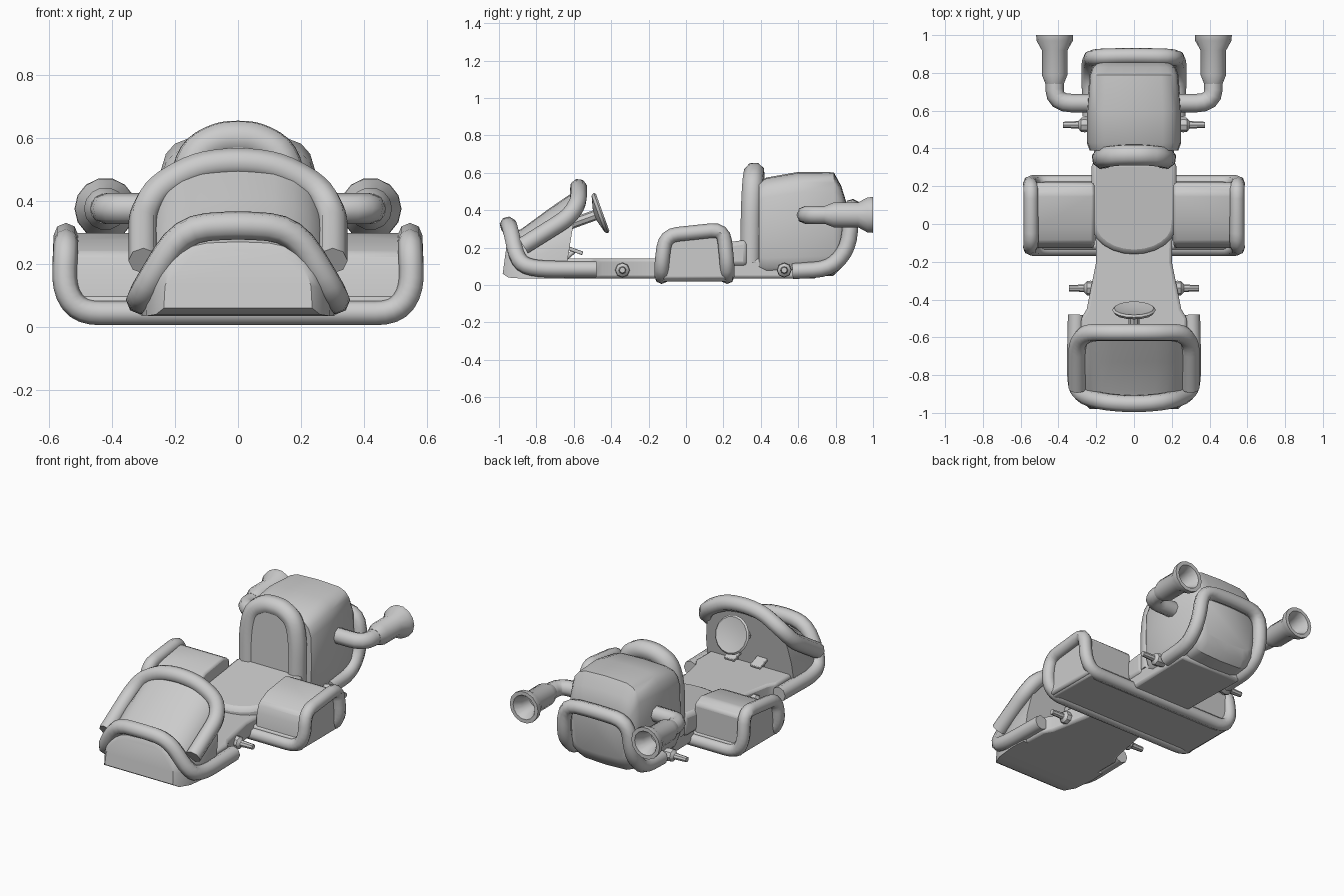
import bpy, bmesh, math
from mathutils import Vector

if "Cube" in bpy.data.objects:
    bpy.data.objects.remove(bpy.data.objects["Cube"], do_unlink=True)


def finish(ob, angle=35):
    bpy.ops.object.select_all(action='DESELECT')
    ob.select_set(True)
    bpy.context.view_layer.objects.active = ob
    bpy.ops.object.shade_smooth_by_angle(angle=math.radians(angle))
    return ob


def from_bmesh(name, bm, bevel=0, segments=2):
    bmesh.ops.recalc_face_normals(bm, faces=bm.faces)
    mesh = bpy.data.meshes.new(name)
    bm.to_mesh(mesh)
    bm.free()
    ob = bpy.data.objects.new(name, mesh)
    bpy.context.collection.objects.link(ob)
    if bevel:
        mod = ob.modifiers.new("bevel", 'BEVEL')
        mod.width, mod.segments, mod.limit_method = bevel, segments, 'ANGLE'
    return finish(ob)


def loft(name, rings, bevel=0):
    """Skin closed rings of equal length and cap both ends."""
    bm = bmesh.new()
    loops = [[bm.verts.new(p) for p in ring] for ring in rings]
    n = len(loops[0])
    for a, b in zip(loops, loops[1:]):
        for i in range(n):
            j = (i + 1) % n
            bm.faces.new((a[i], a[j], b[j], b[i]))
    bm.faces.new(loops[0])
    bm.faces.new(loops[-1])
    return from_bmesh(name, bm, bevel)


def fillet(points, d, closed, steps=4):
    """Round the inner corners of a path."""
    pts = [Vector(p) for p in points]
    out = []
    for i, p in enumerate(pts):
        if not closed and i in (0, len(pts) - 1):
            out.append(p)
            continue
        before, after = pts[i - 1] - p, pts[(i + 1) % len(pts)] - p
        a = p + before.normalized() * min(d, before.length * 0.45)
        b = p + after.normalized() * min(d, after.length * 0.45)
        for k in range(steps + 1):
            t = k / steps
            out.append(a * (1 - t) ** 2 + p * 2 * t * (1 - t) + b * t * t)
    return out


def tube(name, points, radius, corner=0.08, closed=False):
    curve = bpy.data.curves.new(name, 'CURVE')
    curve.dimensions = '3D'
    curve.bevel_depth, curve.bevel_resolution = radius, 2
    curve.use_fill_caps = True
    path = fillet(points, corner, closed)
    spline = curve.splines.new('POLY')
    spline.points.add(len(path) - 1)
    for sp, p in zip(spline.points, path):
        sp.co = (*p, 1)
    spline.use_cyclic_u = closed
    ob = bpy.data.objects.new(name, curve)
    bpy.context.collection.objects.link(ob)
    bpy.ops.object.select_all(action='DESELECT')
    ob.select_set(True)
    bpy.context.view_layer.objects.active = ob
    bpy.ops.object.convert(target='MESH')
    return finish(bpy.context.object, 46)


def mirrored(half):
    """Extend a half path ending at the centre line to the other side."""
    return half + [(-x, y, z) for x, y, z in reversed(half) if x]


def lathe(name, profile, origin, axis, sides=12):
    """Spin (radius, distance) pairs around an axis."""
    turn = Vector(axis).to_track_quat('Z', 'Y')
    rings = []
    for r, d in profile:
        angles = [math.tau * i / sides for i in range(sides)]
        rings.append([Vector(origin) + turn @ Vector((r * math.cos(a), r * math.sin(a), d))
                      for a in angles])
    return loft(name, rings)


def box(name, centre, size, bevel, tilt=0):
    x, y, z = (s / 2 for s in size)
    square = [(-x, -y), (x, -y), (x, y), (-x, y)]
    ob = loft(name, [[(a, b, c) for a, b in square] for c in (-z, z)], bevel)
    ob.location, ob.rotation_euler.x = centre, tilt
    return ob


def signed_pow(v, p):
    return math.copysign(abs(v) ** p, v)


def rounded_ring(y, half_width, low, high, p=0.42, n=20):
    mid, half = (low + high) / 2, (high - low) / 2
    return [(half_width * signed_pow(math.cos(math.tau * i / n), p), y,
             mid + half * signed_pow(math.sin(math.tau * i / n), p)) for i in range(n)]


def arch_ring(y_low, y_high, half_width, low, high, p=0.65, n=14):
    ring = []
    for i in range(n + 1):
        a = math.pi * i / n
        v = abs(math.sin(a)) ** p if 0 < i < n else 0
        ring.append((half_width * signed_pow(math.cos(a), p),
                     y_low + (y_high - y_low) * v, low + (high - low) * v))
    return ring


# Floor pan
right_edge = [(0.28, -0.72), (0.28, -0.5), (0.25, -0.45), (0.2, -0.2), (0.21, 0.25), (0.22, 0.7)]
outline = right_edge + [(-x, y) for x, y in reversed(right_edge)]
loft("floor_pan", [[(x, y, z) for x, y in outline] for z in (0.035, 0.142)], 0.015)

# Nose fairing and its tubes
loft("nose_fairing", [
    arch_ring(-0.65, -0.57, 0.3, 0.035, 0.52),
    arch_ring(-0.75, -0.73, 0.305, 0.035, 0.41),
    arch_ring(-0.88, -0.88, 0.29, 0.035, 0.3),
    arch_ring(-0.95, -0.945, 0.26, 0.04, 0.27),
    arch_ring(-0.98, -0.955, 0.235, 0.06, 0.245)])
tube("fairing_rim", mirrored([(0.3, -0.87, 0.21), (0.3, -0.63, 0.36), (0.255, -0.575, 0.44),
                              (0.13, -0.575, 0.51), (0, -0.575, 0.525)]), 0.047, 0.06)
tube("front_bumper", mirrored([(0.305, -0.48, 0.085), (0.312, -0.8, 0.085), (0.295, -0.9, 0.12),
                               (0.18, -0.94, 0.31), (0, -0.955, 0.325)]), 0.045, 0.1)

# Steering wheel, column and pedals
axis = Vector((0, 0.94, 0.34))
wheel = Vector((0, -0.455, 0.385))
lathe("steering_wheel", [(0.03, -0.035), (0.105, -0.015), (0.115, 0), (0.105, 0.01), (0.05, 0)],
      wheel, axis, 16)
lathe("steering_column", [(0.028, -0.2), (0.028, -0.03)], wheel, axis, 8)
for name, side in (("left", 1), ("right", -1)):
    box(name + "_pedal", (side * 0.09, -0.595, 0.185), (0.07, 0.09, 0.02), 0.004, -0.35)
    tube(name + "_pedal_stem", [(side * 0.09, -0.6, 0.18), (side * 0.09, -0.66, 0.13)], 0.012)

# Seat cushion, backrest and backrest roll
cushion = [(0.225, 0.33), (0.225, 0.02)]
cushion += [(0.225 * math.cos(a), -0.16 * math.sin(a)) for a in
            (math.pi * i / 12 for i in range(1, 12))]
cushion += [(-0.225, 0.02), (-0.225, 0.33)]
loft("seat_cushion", [[(x, y, 0.1) for x, y in cushion],
                      [(x, y, 0.2 + 0.13 * y) for x, y in cushion]], 0.025)
loft("backrest_panel", [arch_ring(y, y + 0.015, 0.18, 0.1, 0.62, 0.6) for y in (0.305, 0.395)])
tube("backrest_roll", mirrored([(0.165, 0.345, 0.12), (0.168, 0.35, 0.42), (0.14, 0.357, 0.55),
                                (0.06, 0.365, 0.595), (0, 0.365, 0.6)]), 0.058, 0.09)

# Engine housing and rear bumper
loft("engine_housing", [
    rounded_ring(0.39, 0.235, 0.05, 0.555), rounded_ring(0.43, 0.25, 0.04, 0.575),
    rounded_ring(0.6, 0.25, 0.04, 0.605), rounded_ring(0.79, 0.235, 0.05, 0.603),
    rounded_ring(0.83, 0.22, 0.09, 0.53), rounded_ring(0.855, 0.19, 0.14, 0.45)])
tube("rear_bumper", mirrored([(0.23, 0.57, 0.075), (0.235, 0.77, 0.085), (0.235, 0.87, 0.2),
                              (0.215, 0.885, 0.41), (0, 0.89, 0.42)]), 0.043, 0.09)

# Side pods joined by an under plate and one continuous rail
box("under_plate", (0, 0.045, 0.06), (1.04, 0.36, 0.08), 0.015)
rail = []
for name, side in (("left", 1), ("right", -1)):
    pod = [(-0.13, 0.03), (0.22, 0.03), (0.22, 0.27), (0.16, 0.3), (-0.02, 0.275), (-0.1, 0.235),
           (-0.125, 0.18)]
    loft(name + "_pod", [[(side * x, y, z) for y, z in pod] for x in (0.21, 0.535)], 0.015)
    loop = [(0.5, -0.13, 0.045), (0.552, -0.13, 0.12), (0.545, -0.11, 0.265),
            (0.545, 0.2, 0.298), (0.552, 0.22, 0.12), (0.5, 0.22, 0.045)]
    rail += [(side * x, y, z) for x, y, z in (loop if side > 0 else reversed(loop))]
tube("pod_rail", rail, 0.039, 0.065, True)

# Exhausts and axle stubs on each side
trumpet = [(0.048, 0.74), (0.068, 0.79), (0.068, 0.92), (0.096, 0.97), (0.098, 1.0),
           (0.075, 1.0), (0.05, 0.95), (0.045, 0.88)]
stub = [(0.03, 0), (0.04, 0.05), (0.037, 0.07), (0.02, 0.085), (0.016, 0.165)]
for name, side in (("left", 1), ("right", -1)):
    x = side * 0.42
    tube(name + "_exhaust_pipe", [(side * 0.2, 0.64, 0.375), (x, 0.64, 0.375), (x, 0.8, 0.375)],
         0.049, 0.09)
    lathe(name + "_exhaust_trumpet", trumpet, (x, 0, 0.375), (0, 1, 0), 14)
    for end, start, y in (("front", 0.18, -0.34), ("rear", 0.21, 0.525)):
        lathe(f"{name}_{end}_axle_stub", stub, (side * start, y, 0.08), (side, 0, 0), 8)
